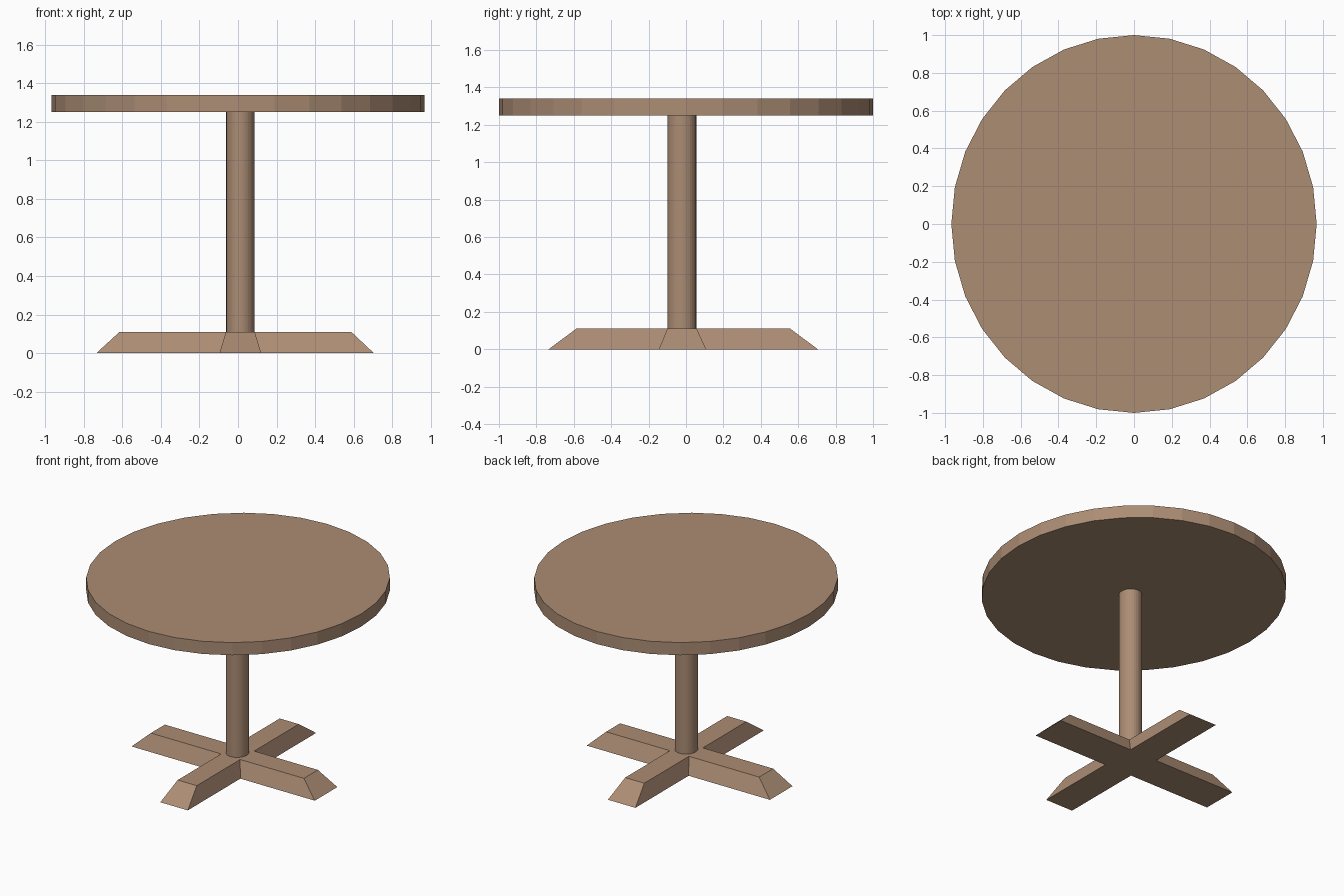
import bpy, bmesh

if "Cube" in bpy.data.objects:
    bpy.data.objects.remove(bpy.data.objects["Cube"])

wood = bpy.data.materials.new("warm brown wood")
wood.diffuse_color = (0.413, 0.266, 0.175, 1)
wood.use_nodes = True
wood.node_tree.nodes["Principled BSDF"].inputs["Base Color"].default_value = wood.diffuse_color


def finish(name, bm):
    """Turn a bmesh into a named, flat shaded wooden object."""
    bmesh.ops.recalc_face_normals(bm, faces=bm.faces)
    mesh = bpy.data.meshes.new(name)
    bm.to_mesh(mesh)
    bm.free()
    mesh.materials.append(wood)
    obj = bpy.data.objects.new(name, mesh)
    bpy.context.collection.objects.link(obj)
    return obj


def disc(name, cx, cy, rx, ry, z0, z1, sides=32):
    """Upright elliptical cylinder."""
    bm = bmesh.new()
    bmesh.ops.create_cone(bm, cap_ends=True, segments=sides,
                          radius1=1, radius2=1, depth=1)
    bmesh.ops.scale(bm, vec=(rx, ry, z1 - z0), verts=bm.verts)
    bmesh.ops.translate(bm, vec=(cx, cy, (z0 + z1) / 2), verts=bm.verts)
    return finish(name, bm)


def cross_ring(bm, xs, ys, z):
    """Plus-shaped outline; xs and ys are (outer-, inner-, inner+, outer+)."""
    a, b, c, d = xs
    e, f, g, h = ys
    pts = [(b, e), (c, e), (c, f), (d, f), (d, g), (c, g),
           (c, h), (b, h), (b, g), (a, g), (a, f), (b, f)]
    return [bm.verts.new((x, y, z)) for x, y in pts]


# Round top and central column
disc("table_top", 0, 0, 0.967, 1.0, 1.25, 1.34)
disc("column", 0.012, -0.022, 0.073, 0.077, 0.108, 1.25)

# Cross foot with sloping sides and ends
bm = bmesh.new()
low = cross_ring(bm, (-0.735, -0.096, 0.12, 0.705), (-0.735, -0.145, 0.108, 0.705), 0)
high = cross_ring(bm, (-0.615, -0.063, 0.087, 0.588), (-0.587, -0.10, 0.057, 0.558), 0.11)
bm.faces.new(low)
bm.faces.new(high)
for i in range(len(low)):
    j = (i + 1) % len(low)
    bm.faces.new((low[i], low[j], high[j], high[i]))
finish("cross_foot", bm)
